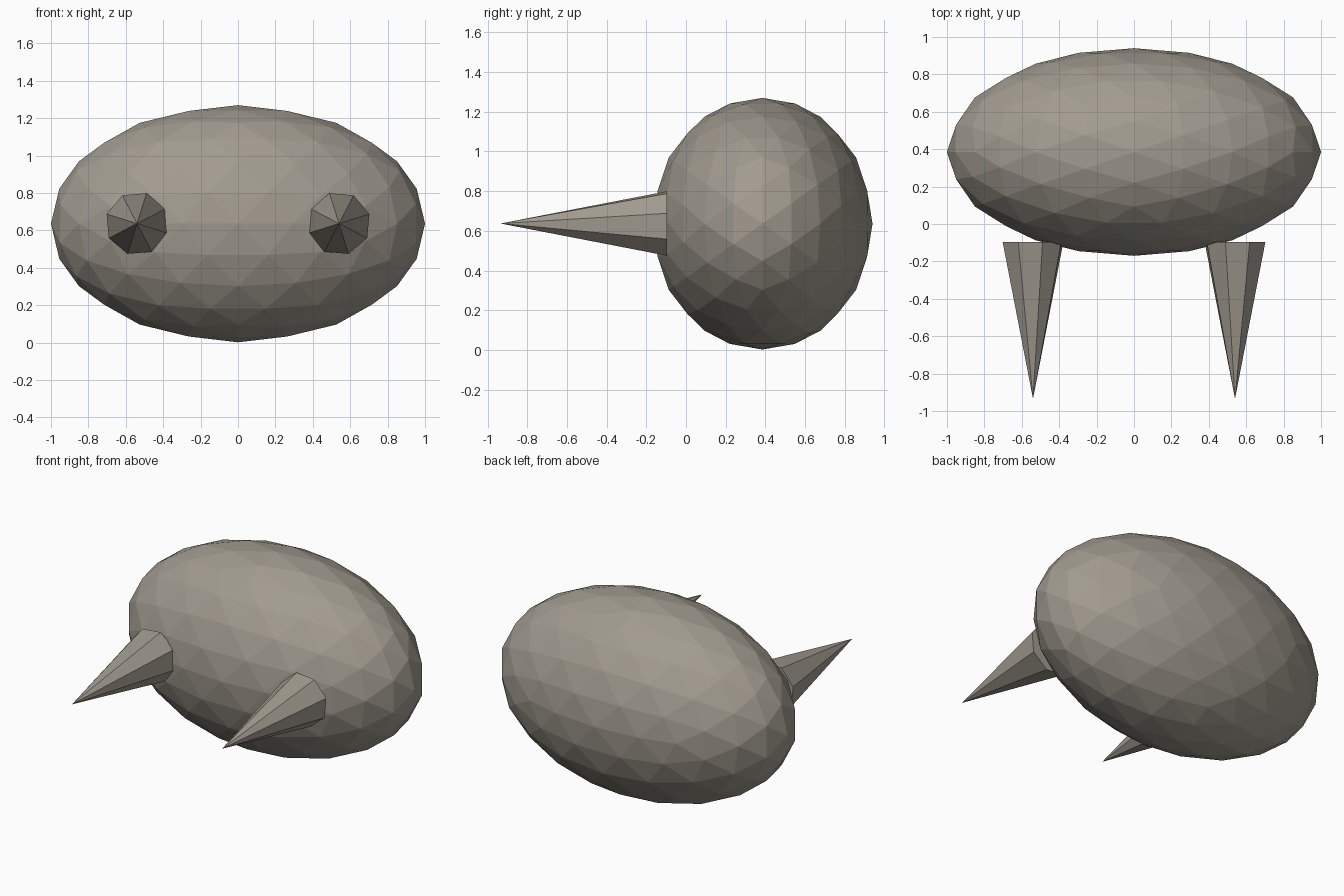
import bpy, bmesh
from math import radians, atan, sqrt
from mathutils import Matrix, Vector

cube = bpy.data.objects.get("Cube")
if cube:
    bpy.data.objects.remove(cube, do_unlink=True)

STONE = (0.36, 0.33, 0.28, 1.0)
mat = bpy.data.materials.new("warm_grey")
mat.use_nodes = True
mat.diffuse_color = STONE
mat.node_tree.nodes["Principled BSDF"].inputs["Base Color"].default_value = STONE


def add_part(name, bm, matrix):
    """Apply the matrix to the mesh and link it as a flat shaded object."""
    bm.transform(matrix)
    bmesh.ops.recalc_face_normals(bm, faces=bm.faces)
    mesh = bpy.data.meshes.new(name)
    bm.to_mesh(mesh)
    bm.free()
    mesh.materials.append(mat)
    obj = bpy.data.objects.new(name, mesh)
    bpy.context.collection.objects.link(obj)
    return obj


# Body: faceted icosphere, turned so an edge faces each axis, then stretched
bm = bmesh.new()
bmesh.ops.create_icosphere(bm, subdivisions=3, radius=1)
edge_turn = Matrix.Rotation(atan((1 + sqrt(5)) / 2), 4, 'Y')
stretch = Matrix.Diagonal((1.0, 0.555, 0.634, 1.0))
add_part("body", bm, Matrix.Translation((0, 0.385, 0.636)) @ stretch @ edge_turn)

# Spikes: a mirrored pair of eight-sided cones pointing forward
BASE_Y, TIP_Y = -0.097, -0.935
for side, name in ((1, "left_spike"), (-1, "right_spike")):
    bm = bmesh.new()
    bmesh.ops.create_cone(bm, cap_ends=True, segments=8, radius1=0.17,
                          radius2=0, depth=BASE_Y - TIP_Y)
    bmesh.ops.remove_doubles(bm, verts=bm.verts, dist=0.0001)
    place = Matrix.Translation(Vector((side * 0.54, (BASE_Y + TIP_Y) / 2, 0.637)))
    forward = Matrix.Rotation(radians(90), 4, 'X')
    roll = Matrix.Rotation(radians(-27.5 * side), 4, 'Z')
    add_part(name, bm, place @ forward @ roll)
